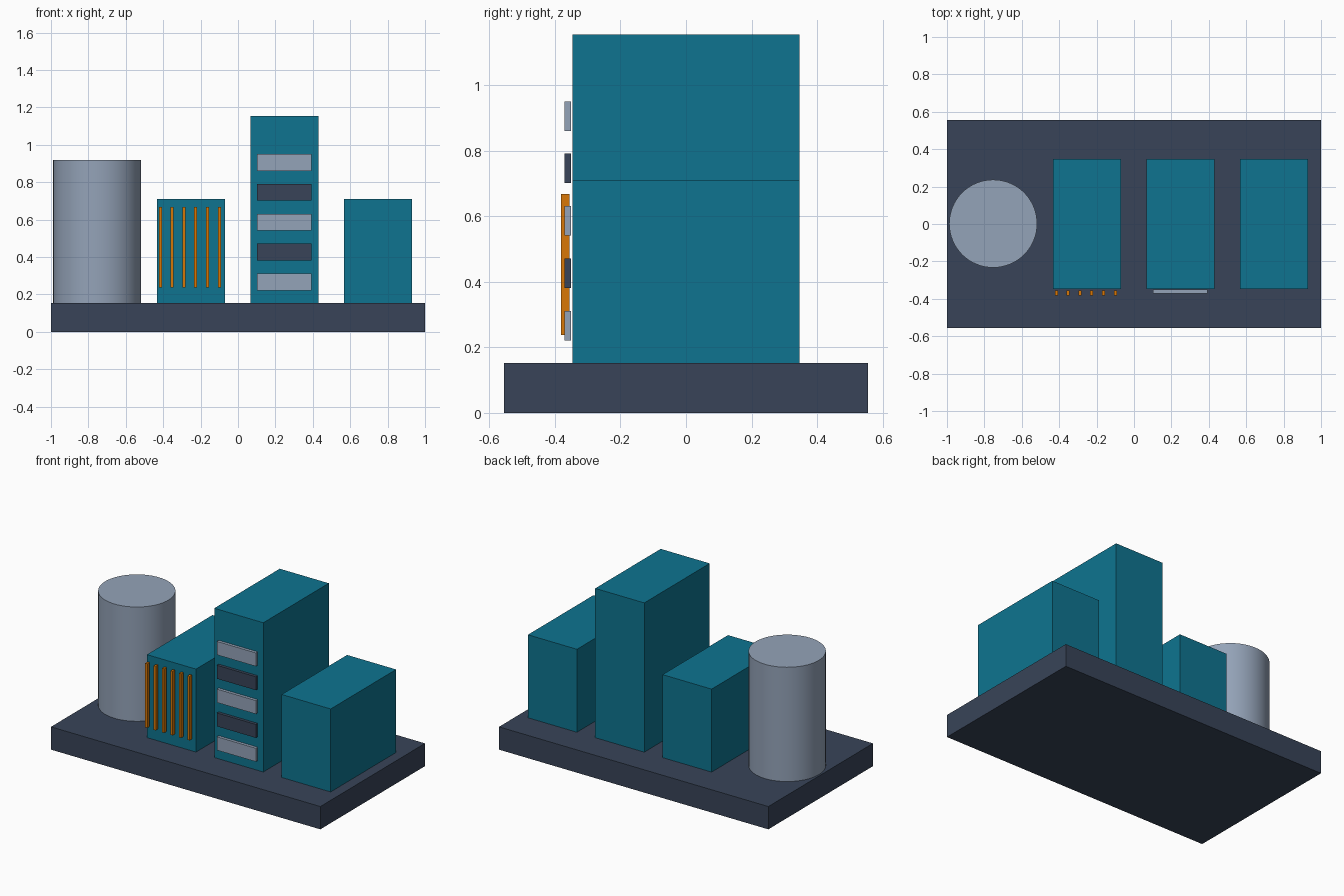
import bpy
import math

cube = bpy.data.objects.get("Cube")
if cube:
    bpy.data.objects.remove(cube, do_unlink=True)


def to_linear(c):
    c /= 255
    return c / 12.92 if c <= 0.04045 else ((c + 0.055) / 1.055) ** 2.4


def material(name, r, g, b):
    colour = (to_linear(r), to_linear(g), to_linear(b), 1)
    mat = bpy.data.materials.new(name)
    mat.use_nodes = True
    mat.diffuse_color = colour
    mat.node_tree.nodes["Principled BSDF"].inputs["Base Color"].default_value = colour
    return mat


slate = material("dark slate", 56, 68, 88)
steel = material("light steel", 148, 163, 184)
teal = material("teal", 14, 116, 144)
orange = material("orange", 217, 119, 6)


def box(name, x, y, z, mat):
    """Box from (low, high) ranges on each axis."""
    bpy.ops.mesh.primitive_cube_add(size=1)
    ob = bpy.context.object
    ob.name = name
    ob.location = [(lo + hi) / 2 for lo, hi in (x, y, z)]
    ob.scale = [hi - lo for lo, hi in (x, y, z)]
    bpy.ops.object.transform_apply(location=False, rotation=False, scale=True)
    ob.data.materials.append(mat)
    return ob


# Base slab
FLOOR = 0.153
box("base", (-1, 1), (-0.555, 0.555), (0, FLOOR), slate)

# Round tank
TANK_TOP = 0.92
bpy.ops.mesh.primitive_cylinder_add(
    vertices=64, radius=0.235, depth=TANK_TOP - FLOOR,
    location=(-0.753, 0.002, (TANK_TOP + FLOOR) / 2))
tank = bpy.context.object
tank.name = "tank"
tank.data.materials.append(steel)
bpy.ops.object.shade_smooth_by_angle(angle=math.radians(30))

# Three cabinets
DEPTH = (-0.347, 0.347)
for name, left, top in (("slatted_cabinet", -0.433, 0.71),
                        ("tall_cabinet", 0.067, 1.155),
                        ("plain_cabinet", 0.567, 0.71)):
    box(name, (left, left + 0.364), DEPTH, (FLOOR, top), teal)

# Vertical slats on the first cabinet
for i in range(6):
    x = -0.415 + i * 0.063
    box(f"slat_{i + 1}", (x - 0.008, x + 0.008), (-0.381, -0.355),
        (0.238, 0.668), orange)

# Alternating panels on the tall cabinet
for i in range(5):
    z = 0.266 + i * 0.16
    box(f"panel_{i + 1}", (0.102, 0.392), (-0.371, -0.351),
        (z - 0.045, z + 0.045), slate if i % 2 else steel)
